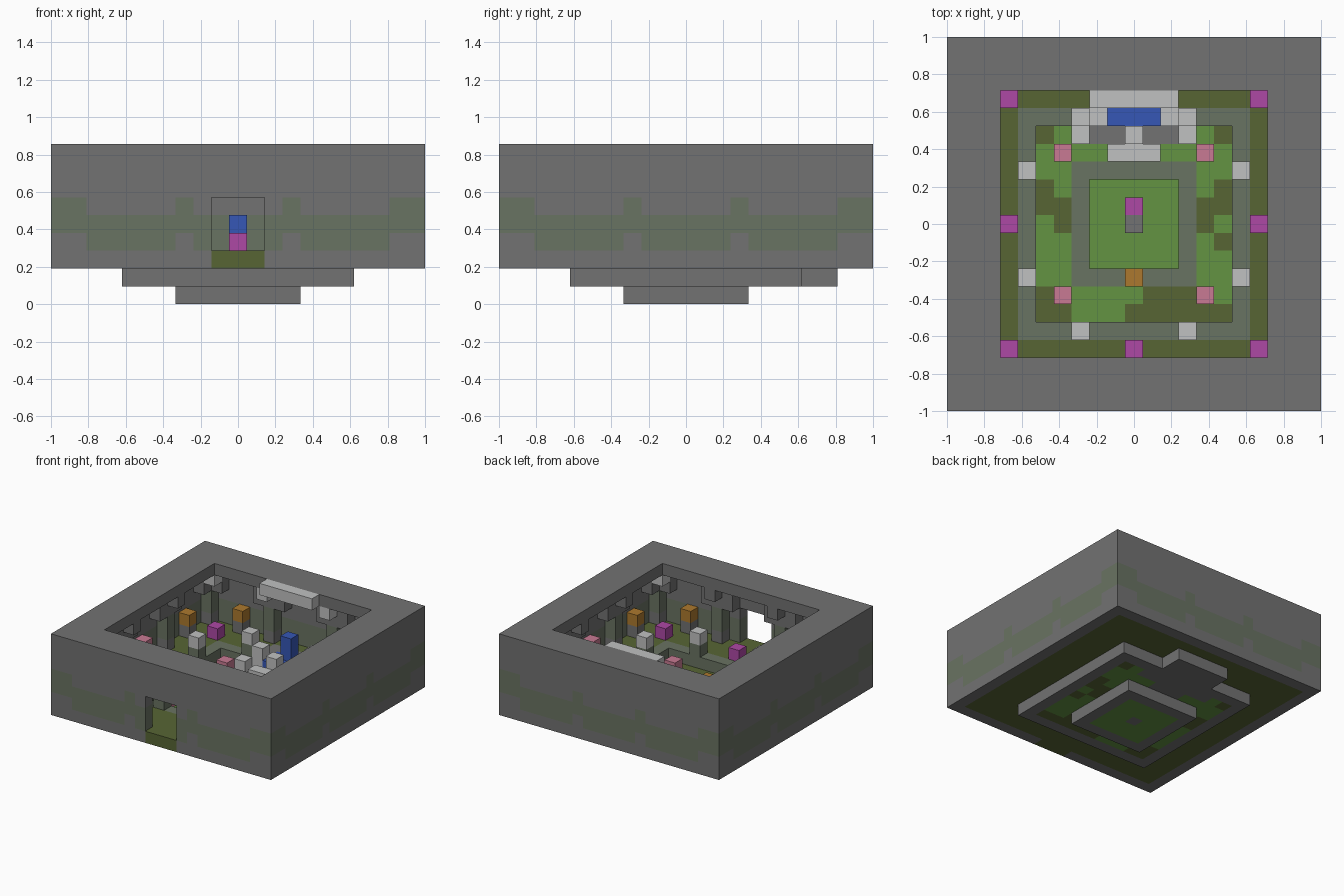
import bpy, bmesh
from mathutils import Vector

U = 2 / 21  # edge of one block

cube = bpy.data.objects.get("Cube")
if cube:
    bpy.data.objects.remove(cube)


def linear(c):
    c /= 255
    return c / 12.92 if c < 0.04 else ((c + 0.055) / 1.055) ** 2.4


PALETTE = {
    "stone": (114, 114, 114), "mossy_stone": (105, 115, 98),
    "pale_stone": (192, 193, 193), "olive_moss": (87, 101, 52),
    "grass": (99, 148, 66), "magenta": (174, 72, 165),
    "pink": (200, 122, 147), "orange": (172, 121, 46), "water": (54, 87, 182),
}
MATS = {}
for mat_name, rgb in PALETTE.items():
    m = bpy.data.materials.new(mat_name)
    m.use_nodes = True
    col = tuple(linear(c) for c in rgb) + (1,)
    m.diffuse_color = col
    m.node_tree.nodes["Principled BSDF"].inputs["Base Color"].default_value = col
    MATS[mat_name] = m

AXES = [Vector(v) for v in ((1, 0, 0), (0, 1, 0), (0, 0, 1))]


def part(name, cells):
    """Mesh of the exposed faces of a set of blocks {(i, j, k): material}."""
    me = bpy.data.meshes.new(name)
    used = sorted(set(cells.values()))
    for u in used:
        me.materials.append(MATS[u])
    bm = bmesh.new()
    verts = {}

    def vert(p):
        key = tuple(round(c * 2) for c in p)
        if key not in verts:
            verts[key] = bm.verts.new(Vector(p) * U)
        return verts[key]

    for (i, j, k), mat in cells.items():
        mid = Vector((i, j, k + 0.5))
        for a in range(3):
            for s in (-1, 1):
                n = AXES[a] * s
                if (i + int(n.x), j + int(n.y), k + int(n.z)) in cells:
                    continue
                b, c = AXES[(a + 1) % 3] / 2, AXES[(a + 2) % 3] / 2 * s
                o = mid + n / 2
                f = bm.faces.new([vert(o + q) for q in (-b - c, b - c, b + c, c - b)])
                f.material_index = used.index(mat)
    bm.to_mesh(me)
    bm.free()
    ob = bpy.data.objects.new(name, me)
    bpy.context.collection.objects.link(ob)
    return ob


def block(x0, x1, y0, y1, z0, z1, mat):
    return {(i, j, k): mat for i in range(x0, x1 + 1)
            for j in range(y0, y1 + 1) for k in range(z0, z1 + 1)}


def ring(inner, outer, k, mat):
    return {c: m for c, m in block(-outer, outer, -outer, outer, k, k, mat).items()
            if max(abs(c[0]), abs(c[1])) >= inner}


def around(a, b):
    """All mirrored and swapped copies of a plan position."""
    return sorted({(s * p, t * q) for p, q in ((a, b), (b, a))
                   for s in (-1, 1) for t in (-1, 1)})


def moss(i, j, k):
    low = 4 if min(abs(i), abs(j)) in (3, 9, 10) else 3
    return "mossy_stone" if low <= k <= low + 1 else "stone"


# Outer wall with a moss band and doorway, and the overhanging roof
wall = {}
for k in range(2, 8):
    wall.update({c: moss(*c) for c in ring(10, 10, k, "stone")})
for c in block(-1, 1, -10, -10, 3, 5, "stone"):
    del wall[c]
wall.update(block(-1, 1, -10, -10, 2, 2, "olive_moss"))
wall.update(ring(8, 10, 8, "stone"))
part("outer_wall", wall)

# Gallery floor and the stone edge of the sunken garden
gallery = ring(7, 9, 2, "olive_moss")
for c in block(-2, 2, 7, 8, 2, 2, "stone"):
    gallery[c] = "stone"
for c in block(-1, 1, 7, 7, 2, 2, "water"):
    gallery[c] = "water"
part("gallery_floor", gallery)

edge = ring(6, 6, 1, "stone")
edge.update(ring(6, 6, 2, "mossy_stone"))
edge.update(block(-2, 2, 7, 8, 1, 1, "stone"))
for i in (-1, 0, 1):
    edge[i, 6, 2] = "water"
for i in (-2, 2):
    edge[i, 6, 2] = "pale_stone"
part("garden_edge", edge)

# Sunken garden floor: rows from back to front, G grass, O olive, S stone
ROWS = ["OGSSSSSSSGO", "GGGGSSSGGGG", "GG.......GG", "OG.......GO",
        "OO.......OO", "GO.......OG", "GG.......GO", "GG.......GG",
        "GG.......GG", "OGGGGGOOOGG", "OOGGGOOOOOO"]
CODE = {"G": "grass", "O": "olive_moss", "S": "stone"}
garden = {(x - 5, 5 - r, 1): CODE[ch] for r, row in enumerate(ROWS)
          for x, ch in enumerate(row) if ch in CODE}
part("garden_floor", garden)

# Inner pit
pit = ring(3, 3, 0, "stone")
pit.update(ring(3, 3, 1, "mossy_stone"))
pit.update(block(-2, 2, -2, 2, 0, 0, "grass"))
pit[0, 0, 0] = "stone"
part("inner_pit", pit)
part("pit_stone", {(0, 0, 1): "stone"})
part("pit_flower", {(0, 1, 1): "magenta"})

# Pillars with brackets against the wall
for n, (i, j) in enumerate(around(3, 9) + around(9, 9)):
    pillar = {(i, j, k): moss(i, j, k) for k in range(3, 8)}
    si, sj = (1 if i > 0 else -1), (1 if j > 0 else -1)
    if abs(i) == abs(j):
        sides = [(i - si, j), (i, j - sj)]
    elif abs(j) == 9:
        sides = [(i - 1, j), (i + 1, j)]
    else:
        sides = [(i, j - 1), (i, j + 1)]
    for a, b in sides:
        pillar.update(block(a, a, b, b, 6, 7, "stone"))
    part(f"pillar_{n}", pillar)

# Capitals under the roof
for n, (i, j) in enumerate(around(8, 8) + around(3, 8)):
    pale = abs(i) == 8 and abs(j) == 8 or j == 8
    part(f"capital_{n}", {(i, j, 7): "pale_stone" if pale else "stone"})

# Gallery pedestals with coloured blocks
for n, (i, j) in enumerate(around(6, 9)):
    part(f"orange_pedestal_{n}", {(i, j, 3): "stone", (i, j, 4): "orange"})
for n, i in enumerate((-9, 9)):
    part(f"pink_pedestal_{n}", {(i, 0, 3): "stone", (i, 0, 4): "pink"})

# Pale-topped posts on the garden edge
for n, (i, j) in enumerate(around(3, 6)):
    part(f"post_{n}", {(i, j, 3): "mossy_stone", (i, j, 4): "pale_stone"})

# Single flower blocks
spots = around(7, 7) + [(-7, 0), (7, 0), (0, -7)]
for n, (i, j) in enumerate(spots):
    part(f"magenta_flower_{n}", {(i, j, 3): "magenta"})
for n, (i, j) in enumerate(around(4, 4)):
    part(f"pink_flower_{n}", {(i, j, 2): "pink"})
part("orange_flower", {(0, -3, 2): "orange"})

# Fountain: water jet, steps and the lintel above
part("water_jet", block(0, 0, 7, 7, 3, 4, "water"))
part("fountain_lintel", block(-2, 2, 7, 7, 8, 8, "pale_stone"))
part("fountain_spout", block(0, 0, 5, 5, 2, 3, "pale_stone"))
part("fountain_step", block(-1, 1, 4, 4, 2, 2, "pale_stone"))
for side, s in (("left", 1), ("right", -1)):
    part(f"fountain_corner_{side}", {(3 * s, 5, 2): "pale_stone"})
    part(f"fountain_shoulder_{side}", {(2 * s, 6, 3): "pale_stone"})
